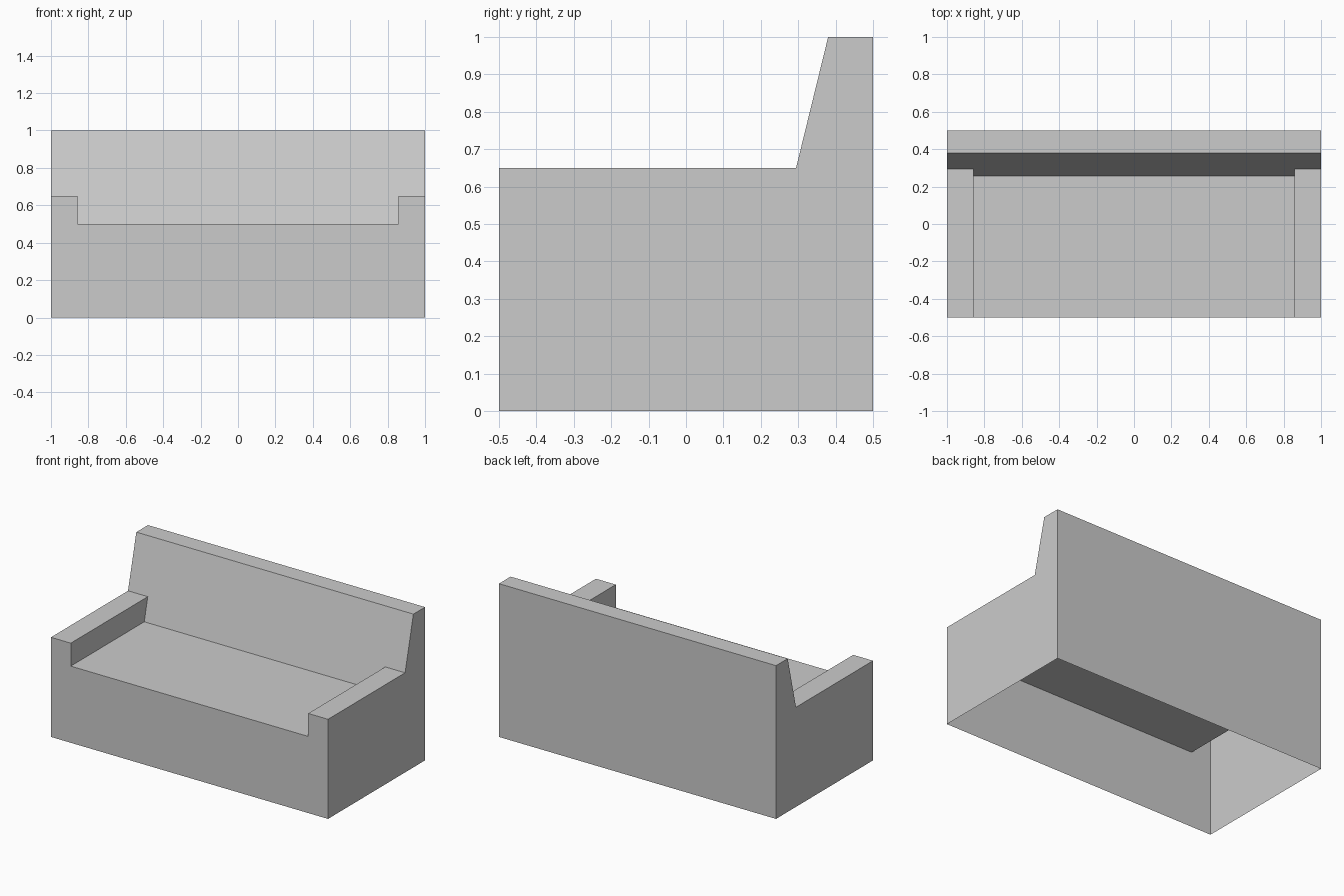
import bpy, bmesh

cube = bpy.data.objects.get("Cube")
if cube:
    bpy.data.objects.remove(cube, do_unlink=True)

# Overall dimensions
HALF_WIDTH, ARM_INNER = 1.0, 0.857
FRONT, BACK = -0.5, 0.5
SEAT_Z, ARM_Z, TOP_Z = 0.5, 0.65, 1.0
TOP_FRONT, SLOPE = 0.38, 0.245

grey = bpy.data.materials.new("plain grey")
grey.use_nodes = True
colour = (0.6, 0.6, 0.6, 1)
grey.diffuse_color = colour
grey.node_tree.nodes["Principled BSDF"].inputs["Base Color"].default_value = colour


def backrest_y(z):
    """Depth of the sloping backrest front at height z."""
    return TOP_FRONT - SLOPE * (TOP_Z - z)


def profile(z):
    """Side outline, open at the floor, with the sitting surface at height z."""
    return [(FRONT, 0), (FRONT, z), (backrest_y(z), z),
            (TOP_FRONT, TOP_Z), (BACK, TOP_Z), (BACK, 0)]


def make_shell(name, x0, x1, z, side=0):
    """Sweep the profile from x0 to x1; side adds an arm's outer wall and inner cheek."""
    bm = bmesh.new()
    a, b = ([bm.verts.new((x, y, h)) for y, h in profile(z)] for x in (x0, x1))
    for i in range(len(a) - 1):
        bm.faces.new((a[i], b[i], b[i + 1], a[i + 1]))
    if side:
        outer, inner = (b, a) if side > 0 else (a, b)
        # Outer wall, split at the arm top so both pieces are convex
        walls = [(outer[0], outer[1], outer[2], outer[5]),
                 (outer[2], outer[3], outer[4], outer[5])]
        # Inner cheek between the seat and the arm top
        low = [bm.verts.new((inner[0].co.x, y, SEAT_Z))
               for y in (FRONT, backrest_y(SEAT_Z))]
        walls.append((low[0], low[1], inner[2], inner[1]))
        for n, wall in enumerate(walls):
            face = bm.faces.new(wall)
            face.normal_update()
            wanted = side if n < 2 else -side
            if face.normal.x * wanted < 0:
                face.normal_flip()
    mesh = bpy.data.meshes.new(name)
    bm.to_mesh(mesh)
    bm.free()
    mesh.materials.append(grey)
    obj = bpy.data.objects.new(name, mesh)
    bpy.context.collection.objects.link(obj)


# Seat with its front panel and backrest, then the two arms
make_shell("seat_and_backrest", -ARM_INNER, ARM_INNER, SEAT_Z)
make_shell("left_arm", ARM_INNER, HALF_WIDTH, ARM_Z, 1)
make_shell("right_arm", -HALF_WIDTH, -ARM_INNER, ARM_Z, -1)
